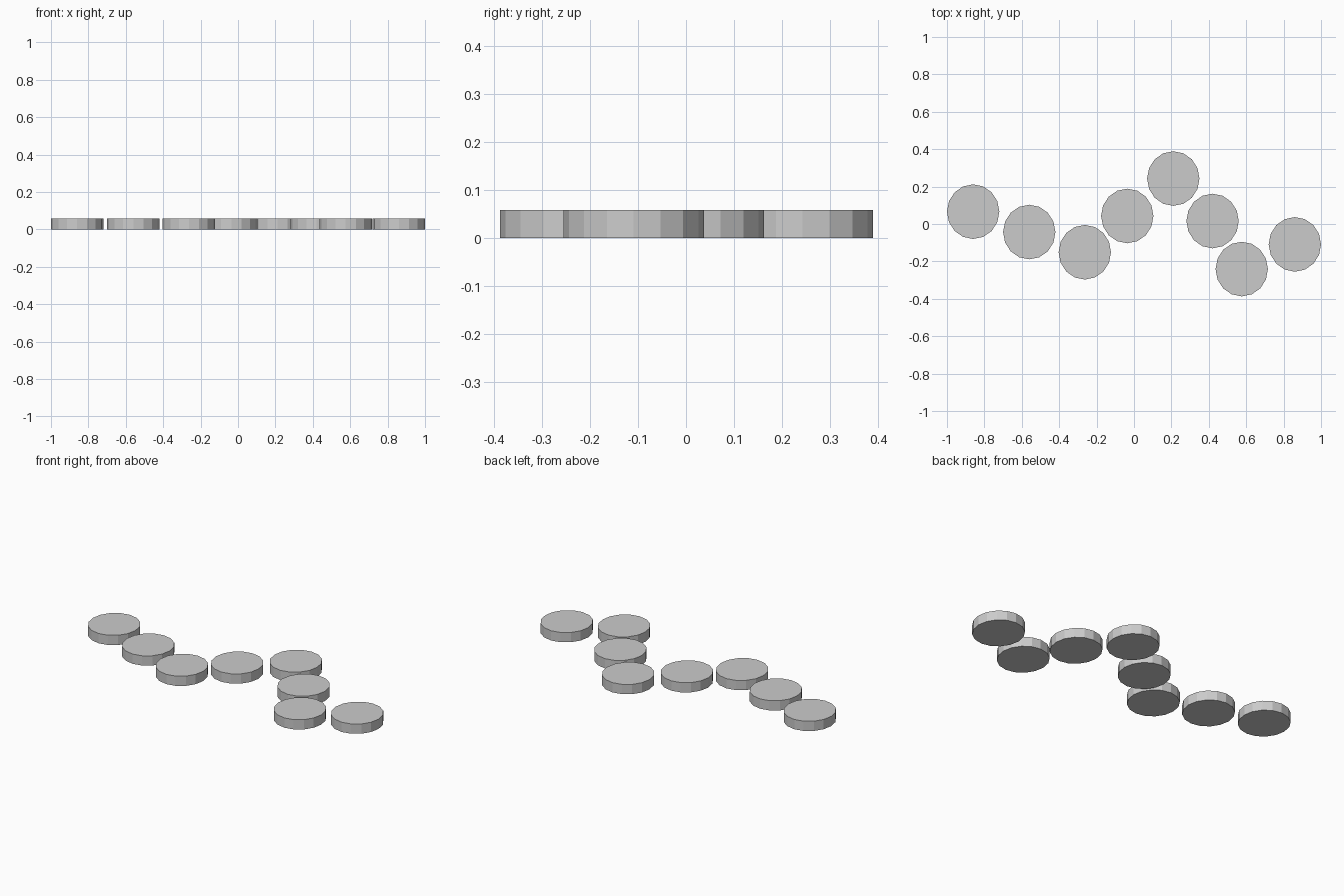
import bpy

if "Cube" in bpy.data.objects:
    bpy.data.objects.remove(bpy.data.objects["Cube"])

RX, RY, H = 0.14, 0.146, 0.058

# centres of the winding row of flat stepping discs
centres = [(-0.86, 0.066), (-0.56, -0.043), (-0.263, -0.151), (-0.036, 0.043),
           (0.21, 0.243), (0.42, 0.016), (0.576, -0.241), (0.86, -0.109)]


def stepping_disc(index, x, y):
    # 16-sided flat-shaded disc, slightly longer in y
    bpy.ops.mesh.primitive_cylinder_add(vertices=16, radius=1, depth=1,
                                        location=(x, y, H / 2))
    disc = bpy.context.object
    disc.name = f"stepping_disc_{index}"
    disc.scale = (RX, RY, H)
    bpy.ops.object.transform_apply(location=False, rotation=False, scale=True)


for i, (x, y) in enumerate(centres, 1):
    stepping_disc(i, x, y)
